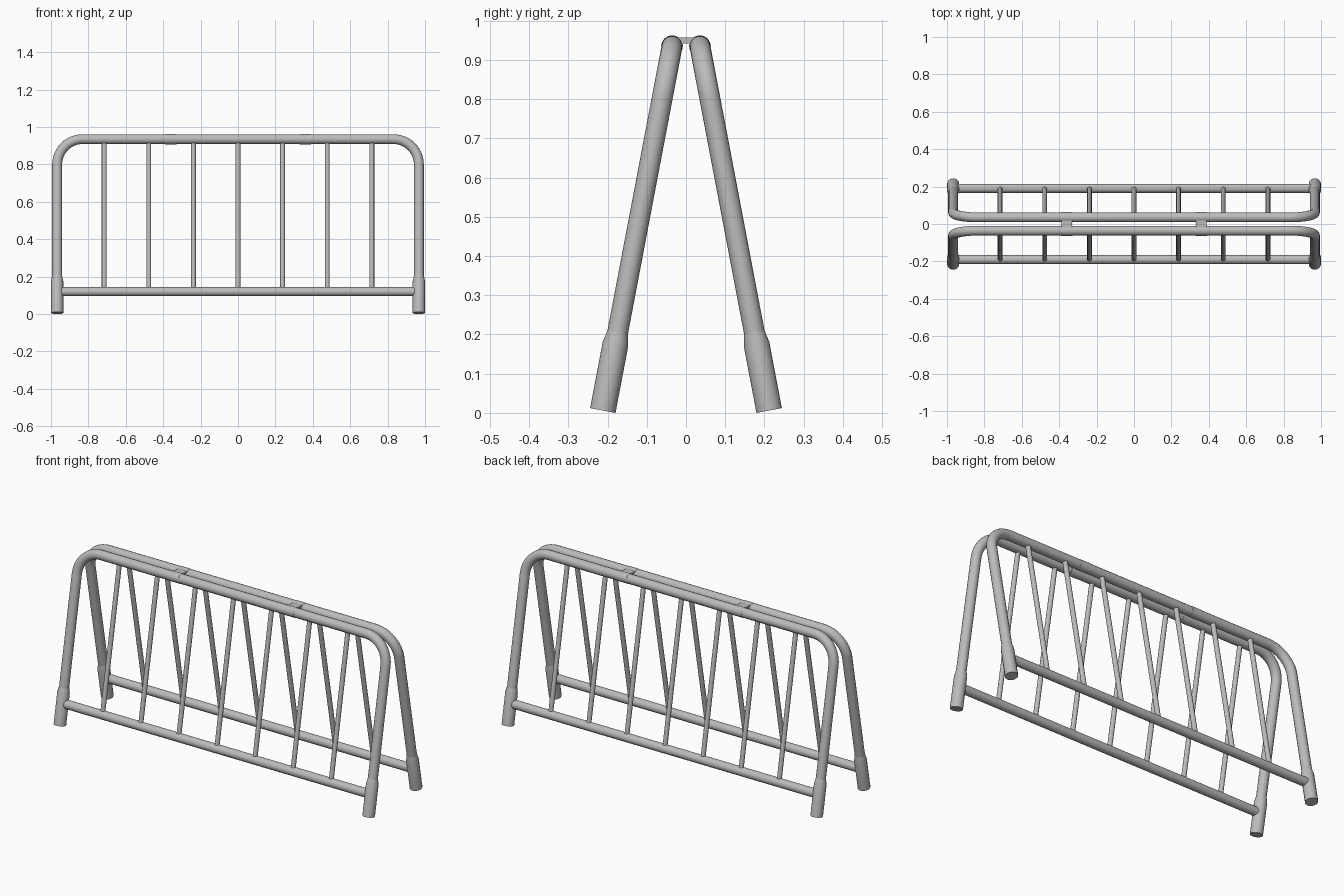
import bpy
from math import sin, cos, pi, radians

cube = bpy.data.objects.get("Cube")
if cube:
    bpy.data.objects.remove(cube, do_unlink=True)

# Single painted-steel colour
steel = bpy.data.materials.new("grey steel")
steel.use_nodes = True
GREY = (0.5, 0.5, 0.5, 1)
steel.diffuse_color = GREY
steel.node_tree.nodes["Principled BSDF"].inputs["Base Color"].default_value = GREY

TOP, FOOT = 0.935, 0.006        # height of top rail and foot centres
HALF, BEND = 0.967, 0.135       # leg offset in x, corner radius
TUBE = 0.0265


def finish(obj):
    obj.data.materials.append(steel)
    bpy.ops.object.select_all(action='DESELECT')
    obj.select_set(True)
    bpy.context.view_layer.objects.active = obj
    bpy.ops.object.convert(target='MESH')
    bpy.ops.object.shade_smooth_by_angle(angle=radians(35))


def tube(name, points, radii):
    """Capped round tube through points; radii is one value or one per point."""
    if not isinstance(radii, (list, tuple)):
        radii = [radii] * len(points)
    curve = bpy.data.curves.new(name, 'CURVE')
    curve.dimensions = '3D'
    curve.bevel_depth = 1
    curve.bevel_resolution = 6
    curve.use_fill_caps = True
    spline = curve.splines.new('POLY')
    spline.points.add(len(points) - 1)
    for p, co, r in zip(spline.points, points, radii):
        p.co = (*co, 1)
        p.radius = r
    obj = bpy.data.objects.new(name, curve)
    bpy.context.collection.objects.link(obj)
    finish(obj)


def on_panel(x, z, side):
    """Point on the leaning panel plane."""
    return (x, side * (0.0355 + 0.19 * (TOP - z)), z)


for side, label in ((-1, "front"), (1, "back")):
    # Bent frame: leg, rounded corner, top rail, rounded corner, leg
    right = [(-HALF, FOOT + 0.02)]
    for i in range(13):
        a = pi / 2 * i / 12
        right.append((-HALF + BEND * (1 - cos(a)), TOP - BEND * (1 - sin(a))))
    outline = right + [(-x, z) for x, z in reversed(right)]
    tube(label + "_frame", [on_panel(x, z, side) for x, z in outline], TUBE)

    # Foot sleeves, tapering into the legs
    for sx, hand in ((-1, "right"), (1, "left")):
        tube(f"{label}_{hand}_foot_sleeve",
             [on_panel(sx * HALF, z, side) for z in (FOOT, 0.175, 0.205)],
             [0.033, 0.033, TUBE])

    # Lower rail
    tube(label + "_lower_rail", [on_panel(x, 0.12, side) for x in (-0.96, 0.96)], 0.0245)

    # Seven thin bars
    for i in range(-3, 4):
        tube(f"{label}_bar_{i + 4}",
             [on_panel(i * 0.2385, z, side) for z in (0.12, TOP)], 0.013)

    # Clamp collars around the top rail
    for sx, hand in ((-1, "right"), (1, "left")):
        y = side * 0.0355
        tube(f"{label}_{hand}_clamp_collar",
             [(sx * 0.36 - 0.03, y, TOP), (sx * 0.36 + 0.03, y, TOP)], 0.0278)

# Clamp webs joining the two top rails
for sx, hand in ((-1, "right"), (1, "left")):
    bpy.ops.mesh.primitive_cube_add(size=1, location=(sx * 0.36, 0, 0.949))
    web = bpy.context.object
    web.name = hand + "_clamp_web"
    web.scale = (0.056, 0.06, 0.016)
    finish(web)
